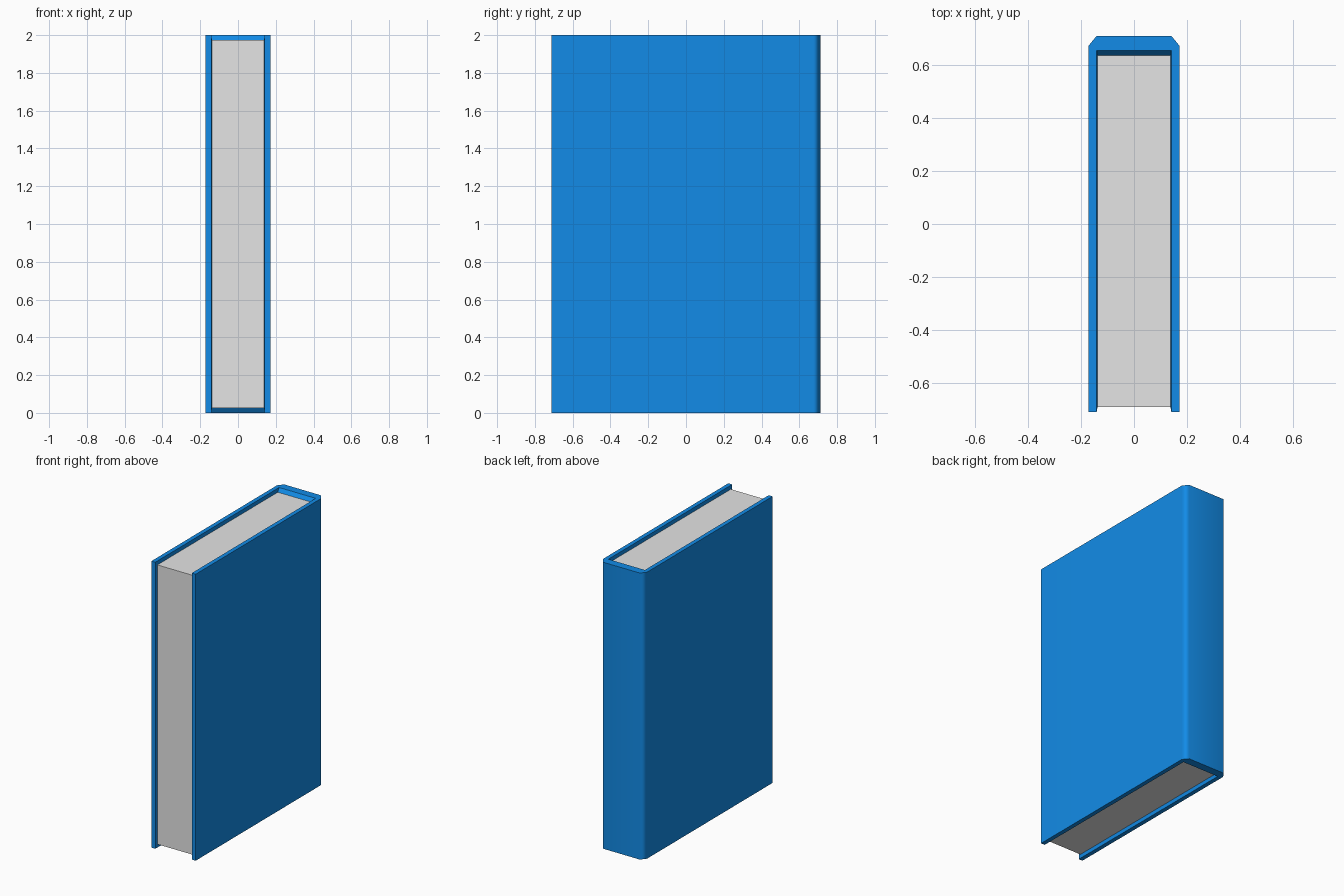
import bpy, bmesh

if "Cube" in bpy.data.objects:
    bpy.data.objects.remove(bpy.data.objects["Cube"])


def material(name, rgb):
    m = bpy.data.materials.new(name)
    m.diffuse_color = (*rgb, 1.0)
    m.use_nodes = True
    m.node_tree.nodes["Principled BSDF"].inputs["Base Color"].default_value = m.diffuse_color
    return m


def add_object(name, bm, mat):
    bmesh.ops.recalc_face_normals(bm, faces=bm.faces)
    me = bpy.data.meshes.new(name)
    bm.to_mesh(me)
    bm.free()
    me.materials.append(mat)
    ob = bpy.data.objects.new(name, me)
    bpy.context.collection.objects.link(ob)
    return ob


blue = material("cover blue", (0.006, 0.26, 0.80))
paper = material("paper white", (0.78, 0.78, 0.78))

H, GAP = 2.0, 0.025      # book height, page recess at top and bottom
Y = 0.711                # half depth
PX, PF, PB = 0.138, -0.692, 0.636   # page half thickness, front and back

# Cover: U-shaped shell with chamfered spine and a lip sloping in to the pages
half_outer = [(-0.171, -Y), (-0.171, 0.674), (-0.141, Y)]
half_rim = [(-0.141, -Y), (-0.141, 0.655)]
half_seat = [(-PX, PF), (-PX, PB)]


def ring(bm, half, z):
    pts = half + [(-x, y) for x, y in reversed(half)]
    return [bm.verts.new((x, y, z)) for x, y in pts]


def bridge(bm, a, b):
    for i in range(len(a) - 1):
        bm.faces.new((a[i], a[i + 1], b[i + 1], b[i]))


bm = bmesh.new()
out0, out1 = ring(bm, half_outer, 0), ring(bm, half_outer, H)
rim0, rim1 = ring(bm, half_rim, 0), ring(bm, half_rim, H)
seat0, seat1 = ring(bm, half_seat, GAP), ring(bm, half_seat, H - GAP)
bridge(bm, out0, out1)                       # boards and spine
for o, r, s in ((out0, rim0, seat0), (out1, rim1, seat1)):
    bm.faces.new(o + r[::-1])                # board edges, top and bottom
    bridge(bm, r, s)                         # sloping lip
for i in (0, -1):
    bm.faces.new((out0[i], rim0[i], rim1[i], out1[i]))     # fore edges
    bm.faces.new((rim0[i], seat0[i], seat1[i], rim1[i]))   # fore lip
bridge(bm, seat0, seat1)                     # inner walls against the pages
cover = add_object("cover", bm, blue)

# Rounded look on the spine corners, sharp everywhere else
for e in cover.data.edges:
    a, b = (cover.data.vertices[v].co for v in e.vertices)
    on_spine = abs(a.z - b.z) > 1.9 and a.y > 0.66 and b.y > 0.66
    e.use_edge_sharp = not on_spine
for p in cover.data.polygons:
    p.use_smooth = True
wn = cover.modifiers.new("flat boards", 'WEIGHTED_NORMAL')
wn.keep_sharp = True

# Page block
bm = bmesh.new()
bmesh.ops.create_cube(bm, size=1)
for v in bm.verts:
    v.co = (v.co.x * 2 * PX,
            PF if v.co.y < 0 else PB,
            GAP if v.co.z < 0 else H - GAP)
add_object("pages", bm, paper)
